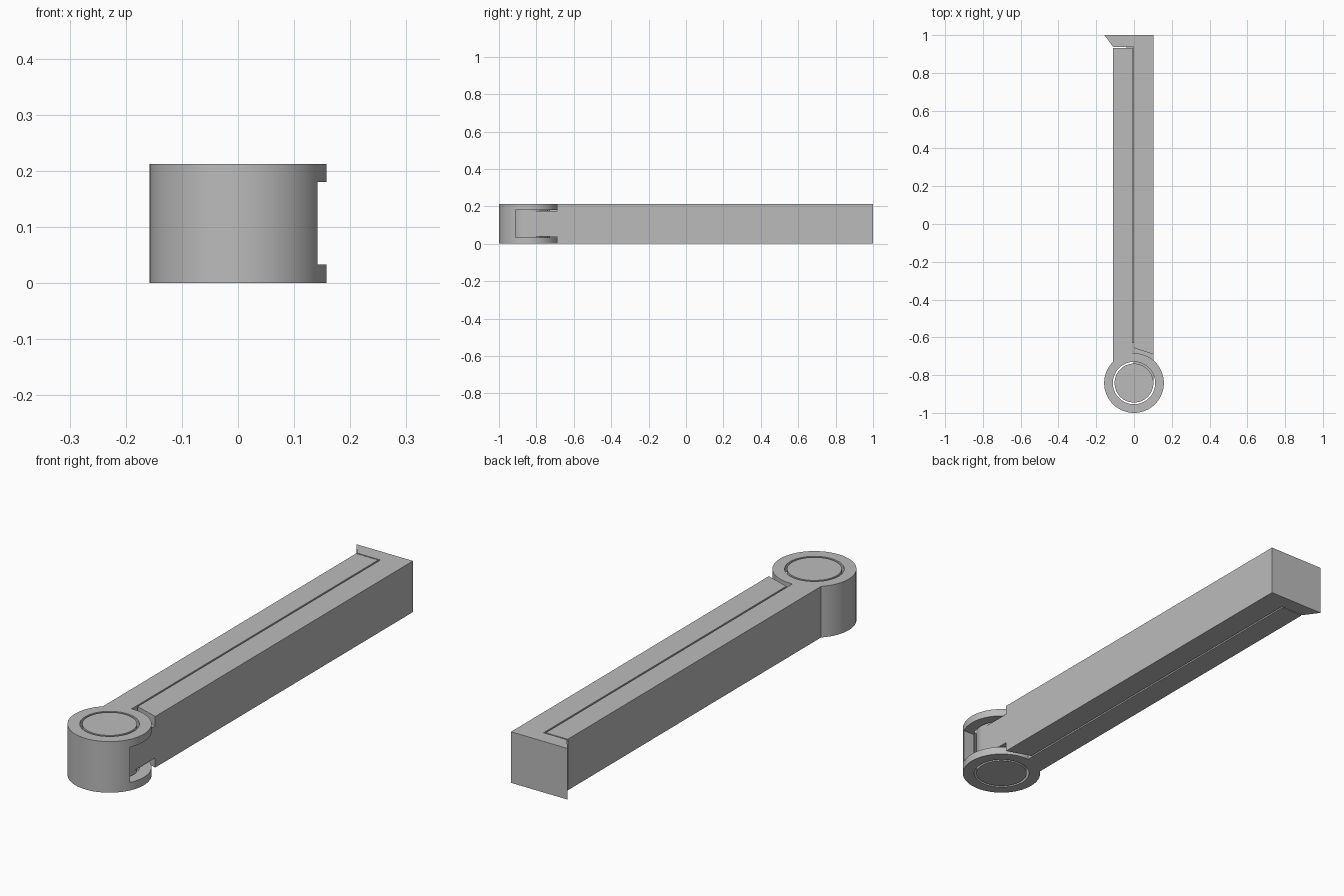
import bpy, bmesh, math

if "Cube" in bpy.data.objects:
    bpy.data.objects.remove(bpy.data.objects["Cube"], do_unlink=True)

H = 0.212                 # overall height
PIVOT = -0.842            # y of the hinge axis
RING, HOLE, PIN = 0.158, 0.112, 0.103
LEFT, GAP_L, GAP_R, RIGHT = -0.11, -0.009, -0.002, 0.103

grey = bpy.data.materials.new("plain grey")
grey.use_nodes = True
colour = (0.5, 0.5, 0.5, 1)
grey.diffuse_color = colour
grey.node_tree.nodes["Principled BSDF"].inputs["Base Color"].default_value = colour


def prism(name, outline, z0=0.0, z1=H):
    """Extrude an xy outline upwards."""
    bm = bmesh.new()
    base = bm.faces.new([bm.verts.new((x, y, z0)) for x, y in outline])
    top = bmesh.ops.extrude_face_region(bm, geom=[base])["geom"]
    verts = [v for v in top if isinstance(v, bmesh.types.BMVert)]
    bmesh.ops.translate(bm, vec=(0, 0, z1 - z0), verts=verts)
    bmesh.ops.recalc_face_normals(bm, faces=bm.faces)
    mesh = bpy.data.meshes.new(name)
    bm.to_mesh(mesh)
    bm.free()
    mesh.materials.append(grey)
    ob = bpy.data.objects.new(name, mesh)
    bpy.context.collection.objects.link(ob)
    return ob


def arc(radius, a0, a1, n):
    """Points on an arc about the hinge axis."""
    steps = [a0 + (a1 - a0) * i / n for i in range(n + 1)]
    return [(radius * math.cos(a), PIVOT + radius * math.sin(a)) for a in steps]


def box(x0, x1, y0, y1):
    return [(x0, y0), (x1, y0), (x1, y1), (x0, y1)]


def cut(target, cutter):
    mod = target.modifiers.new(cutter.name, 'BOOLEAN')
    mod.operation, mod.solver, mod.object = 'DIFFERENCE', 'EXACT', cutter
    cutter.hide_render = True
    cutter.hide_set(True)


def smooth(ob):
    bpy.ops.object.select_all(action='DESELECT')
    ob.select_set(True)
    bpy.context.view_layer.objects.active = ob
    bpy.ops.object.shade_smooth_by_angle(angle=math.radians(30))


# Socket arm: bar and hinge ring in one outline
a_left = math.acos(LEFT / RING)
a_gap = math.acos(GAP_L / RING) - math.tau
socket = prism("socket_arm", arc(RING, a_left, a_gap + math.tau * 2, 72)
               + [(GAP_L, 0.932), (LEFT, 0.932)])

# Round hole, side slot and long groove
hole = arc(HOLE, 0, math.tau, 64)[:-1]
cut(socket, prism("hole_cutter", hole, -0.1, H + 0.1))
cut(socket, prism("slot_cutter", box(-0.005, 0.3, -0.912, -0.6), 0.033, 0.18))
cut(socket, prism("groove_cutter", box(-0.05, 0.02, -0.66, 1.1), 0.08, 0.13))
smooth(socket)

# Latch arm: bar with slanted foot and hooked tip
prism("latch_arm", [(GAP_R, -0.655), (RIGHT, -0.69), (RIGHT, 1), (-0.156, 1),
                    (LEFT, 0.937), (GAP_R, 0.937)])
prism("tongue", box(-0.04, 0.03, -0.63, 0.95), 0.09, 0.12)

# Hinge pin and the neck joining it to the latch arm
smooth(prism("hinge_pin", arc(PIN, 0, math.tau, 64)[:-1]))
prism("hinge_neck", [(GAP_R, PIVOT), (RIGHT, PIVOT), (RIGHT, -0.69),
                     (GAP_R, -0.655)], 0.04, 0.174)
